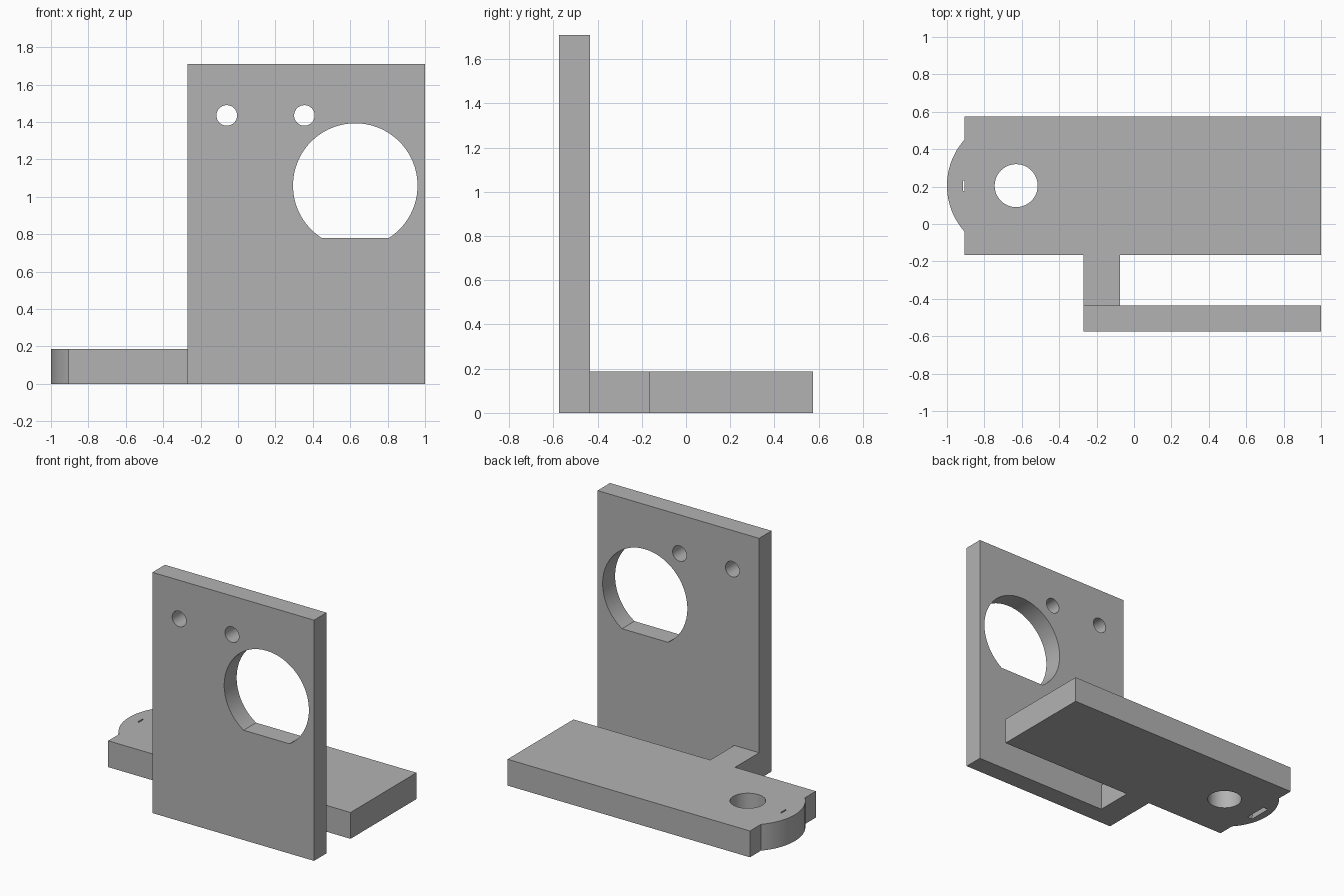
import bpy, bmesh, math
from mathutils import Matrix, Vector

cube = bpy.data.objects.get("Cube")
if cube:
    bpy.data.objects.remove(cube, do_unlink=True)

grey = bpy.data.materials.new("plain grey")
grey.use_nodes = True
COLOR = (0.45, 0.45, 0.45, 1)
grey.diffuse_color = COLOR
grey.node_tree.nodes["Principled BSDF"].inputs["Base Color"].default_value = COLOR

UPRIGHT = Matrix.Rotation(math.pi / 2, 4, 'X')   # outline (x, z), extruded toward -y


def loft(name, bottom, top, low, high, turn=None):
    """Solid between two outlines with equal point counts."""
    bm = bmesh.new()
    a = [bm.verts.new((x, y, low)) for x, y in bottom]
    b = [bm.verts.new((x, y, high)) for x, y in top]
    bm.faces.new(a[::-1])
    bm.faces.new(b)
    n = len(a)
    for i in range(n):
        j = (i + 1) % n
        bm.faces.new((a[i], a[j], b[j], b[i]))
    if turn:
        bm.transform(turn)
    bmesh.ops.recalc_face_normals(bm, faces=bm.faces)
    mesh = bpy.data.meshes.new(name)
    bm.to_mesh(mesh)
    bm.free()
    mesh.materials.append(grey)
    obj = bpy.data.objects.new(name, mesh)
    bpy.context.collection.objects.link(obj)
    return obj


def prism(name, outline, low, high, turn=None):
    return loft(name, outline, outline, low, high, turn)


def arc(cx, cy, r, start, end, steps):
    return [(cx + r * math.cos(start + (end - start) * i / steps),
             cy + r * math.sin(start + (end - start) * i / steps))
            for i in range(steps + 1)]


def circle(cx, cy, r, steps=48):
    return arc(cx, cy, r, 0, math.tau, steps)[:-1]


def rect(x0, x1, y0, y1):
    return [(x0, y0), (x1, y0), (x1, y1), (x0, y1)]


def combine(target, other, operation):
    mod = target.modifiers.new(operation.lower(), 'BOOLEAN')
    mod.operation = operation
    mod.solver = 'EXACT'
    mod.object = other
    bpy.context.view_layer.objects.active = target
    bpy.ops.object.modifier_apply(modifier=mod.name)
    bpy.data.objects.remove(other, do_unlink=True)


# Base with rounded nose and connecting arm, in one outline
PIVOT = (-0.63, 0.205)
NOSE_R, END_X, THICK = 0.37, -0.905, 0.187
half = math.acos((PIVOT[0] - END_X) / NOSE_R)
nose = arc(*PIVOT, NOSE_R, math.pi - half, math.pi + half, 24)
outline = [(1, 0.575), (END_X, 0.575)] + nose + [
    (END_X, -0.165), (-0.27, -0.165), (-0.27, -0.5),
    (-0.075, -0.5), (-0.075, -0.165), (1, -0.165)]
base = prism("base_and_arm", outline, 0, THICK)

# Pivot hole and tapered slot in the nose
combine(base, prism("pivot_cutter", circle(*PIVOT, 0.115), -0.1, 0.3), 'DIFFERENCE')
slot = loft("slot_cutter", rect(-0.945, -0.905, 0.12, 0.29),
            rect(-0.914, -0.905, 0.178, 0.232), -0.001, THICK + 0.001)
combine(base, slot, 'DIFFERENCE')

# Upright plate with two screw holes and a flat-bottomed opening
plate = prism("upright_plate", rect(-0.27, 1, 0, 1.71), 0.435, 0.575, UPRIGHT)
for x in (-0.06, 0.355):
    combine(plate, prism("screw_cutter", circle(x, 1.435, 0.055, 32), 0.3, 0.7, UPRIGHT),
            'DIFFERENCE')
flat = math.asin(0.28 / 0.333)
opening = arc(0.627, 1.06, 0.333, -flat, math.pi + flat, 60)
combine(plate, prism("opening_cutter", opening, 0.3, 0.7, UPRIGHT), 'DIFFERENCE')

# Join into one bracket
combine(plate, base, 'UNION')
plate.name = "bracket"
bpy.ops.object.select_all(action='DESELECT')
plate.select_set(True)
bpy.context.view_layer.objects.active = plate
bpy.ops.object.shade_smooth_by_angle(angle=math.radians(30))
